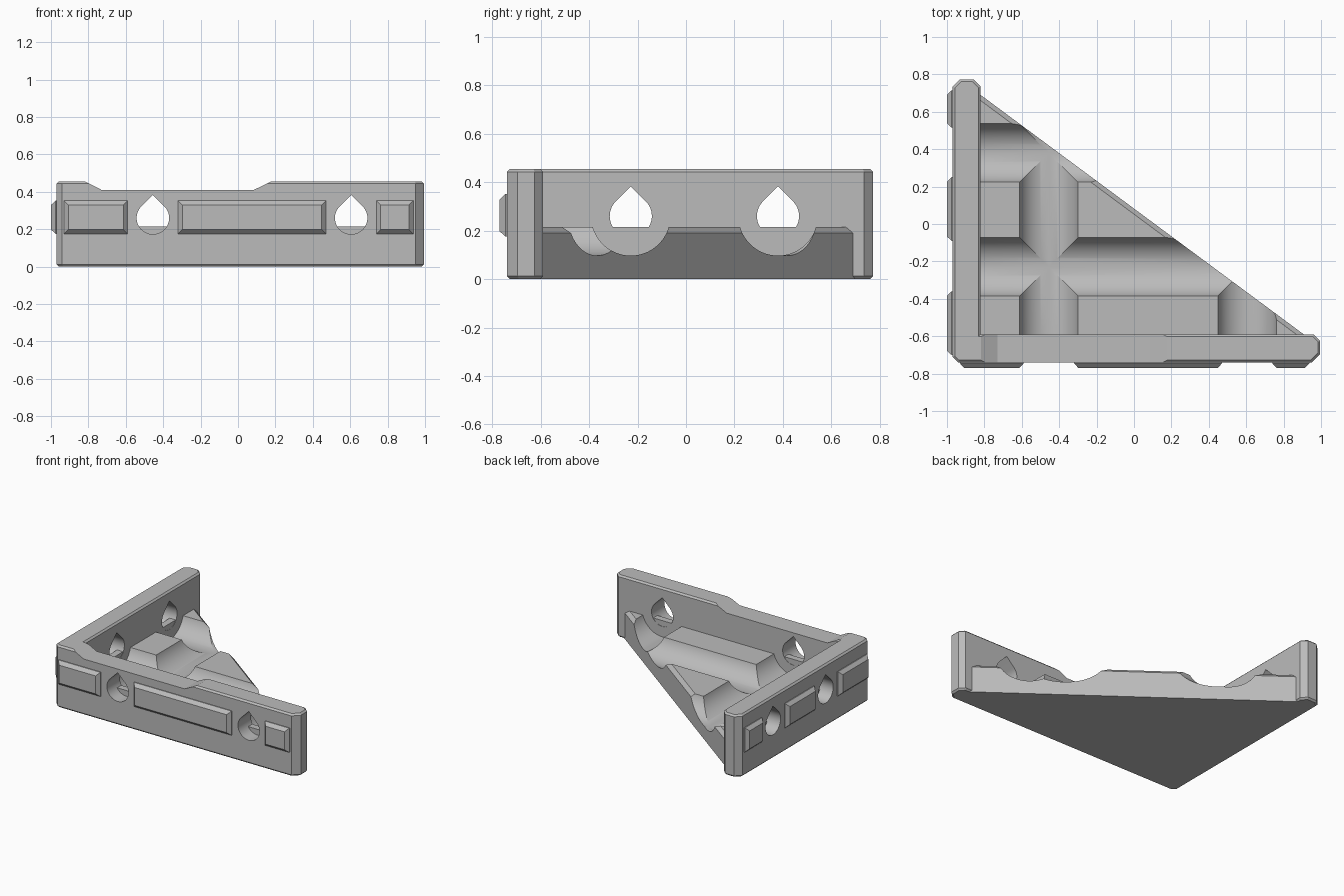
import bpy, bmesh, math
from mathutils import Vector

cube = bpy.data.objects.get("Cube")
if cube:
    bpy.data.objects.remove(cube, do_unlink=True)

grey = bpy.data.materials.new("plain grey")
grey.use_nodes = True
COLOUR = (0.5, 0.5, 0.5, 1)
grey.diffuse_color = COLOUR
grey.node_tree.nodes["Principled BSDF"].inputs["Base Color"].default_value = COLOUR

AXIS_Z = 0.26            # height of the hole and channel axes
HOLE_R, CHANNEL_R = 0.087, 0.163
HOLES_X = (-0.455, 0.605)    # holes through the front wall
HOLES_Y = (-0.228, 0.38)     # holes through the side wall


def loft(name, rings):
    """Closed solid through rings that share one point count."""
    bm = bmesh.new()
    loops = [[bm.verts.new(p) for p in ring] for ring in rings]
    n = len(loops[0])
    for a, b in zip(loops, loops[1:]):
        for i in range(n):
            j = (i + 1) % n
            bm.faces.new((a[i], a[j], b[j], b[i]))
    bm.faces.new(loops[0][::-1])
    bm.faces.new(loops[-1])
    bmesh.ops.recalc_face_normals(bm, faces=bm.faces)
    mesh = bpy.data.meshes.new(name)
    bm.to_mesh(mesh)
    bm.free()
    mesh.materials.append(grey)
    obj = bpy.data.objects.new(name, mesh)
    bpy.context.collection.objects.link(obj)
    return obj


def inset(points, d):
    """Offset a counter-clockwise outline inwards."""
    result = []
    for i, p in enumerate(points):
        p = Vector(p)
        e1 = (p - Vector(points[i - 1])).normalized()
        e2 = (Vector(points[(i + 1) % len(points)]) - p).normalized()
        n1, n2 = Vector((-e1.y, e1.x)), Vector((-e2.y, e2.x))
        result.append(p + (n1 + n2) * d / (1 + n1.dot(n2)))
    return result


def ring_at(points, z):
    return [(p[0], p[1], z) for p in points]


def sweep(name, profile, axis, start, end):
    """Extrude a (sideways, z) profile along x or y."""
    place = (lambda u, z, t: (t, u, z)) if axis == "x" else (lambda u, z, t: (u, t, z))
    return loft(name, [[place(u, z, t) for u, z in profile] for t in (start, end)])


def arc(centre, radius, first, last, steps):
    angles = [math.radians(first + (last - first) * i / steps) for i in range(steps + 1)]
    return [(centre + radius * math.cos(a), AXIS_Z + radius * math.sin(a)) for a in angles]


def teardrop(centre):
    return arc(centre, HOLE_R, 135, 405, 36) + [(centre, AXIS_Z + HOLE_R * math.sqrt(2))]


def cut(obj, cutter):
    cutter.hide_render = True
    mod = obj.modifiers.new("cut", "BOOLEAN")
    mod.operation, mod.solver, mod.object = "DIFFERENCE", "EXACT", cutter
    select(obj)
    bpy.ops.object.modifier_apply(modifier=mod.name)
    bpy.data.objects.remove(cutter, do_unlink=True)


def select(obj):
    bpy.ops.object.select_all(action="DESELECT")
    obj.select_set(True)
    bpy.context.view_layer.objects.active = obj


# L-shaped wall with chamfered ends and thin edge bevels
outline = [(-0.94, -0.74), (0.95, -0.74), (0.995, -0.695), (0.995, -0.625), (0.96, -0.59),
           (-0.82, -0.59), (-0.82, 0.735), (-0.858, 0.773), (-0.93, 0.773),
           (-0.97, 0.733), (-0.97, -0.71)]
small = inset(outline, 0.012)
walls = loft("bracket_walls", [ring_at(small, 0), ring_at(outline, 0.012),
                               ring_at(outline, 0.443), ring_at(small, 0.455)])

# Shallow dip along the top of the front wall
cut(walls, sweep("dip_cutter", [(-0.82, 0.456), (-0.73, 0.41), (0.085, 0.41),
                                (0.18, 0.456), (0.18, 0.6), (-0.82, 0.6)][::-1],
                 "y", -0.9, -0.5))

# Teardrop holes through both walls
for x in HOLES_X:
    cut(walls, sweep("hole_cutter", teardrop(x), "y", -0.9, -0.5))
for y in HOLES_Y:
    cut(walls, sweep("hole_cutter", teardrop(y), "x", -1.1, -0.7))

# Triangular floor wedge, its long edge chamfered at the top
lower = [(-0.87, -0.64), (0.975, -0.64), (-0.87, 0.727)]
upper = [(-0.87, -0.64), (0.935, -0.64), (-0.87, 0.697)]
wedge = loft("floor_wedge", [ring_at(lower, 0), ring_at(lower, 0.19), ring_at(upper, 0.215)])

# Round channels running inwards from every hole
for x in HOLES_X:
    cut(wedge, sweep("channel_cutter", arc(x, CHANNEL_R, 0, 357, 119), "y", -0.592, 1.2))
for y in HOLES_Y:
    cut(wedge, sweep("channel_cutter", arc(y, CHANNEL_R, 0, 357, 119), "x", -0.822, 1.2))


# Raised tapered pads on the outer faces
def pad(name, axis, low, high, base, top):
    def rect(d):
        return [(low + d, 0.175 + d), (high - d, 0.175 + d),
                (high - d, 0.352 - d), (low + d, 0.352 - d)]
    place = (lambda u, z, t: (t, u, z)) if axis == "x" else (lambda u, z, t: (u, t, z))
    levels = ((0, base + 0.02), (0, base - 0.006), (0.023, top))
    return loft(name, [[place(u, z, t) for u, z in rect(d)] for d, t in levels])


parts = [walls, wedge]
for i, (low, high) in enumerate([(-0.93, -0.59), (-0.32, 0.47), (0.74, 0.937)]):
    parts.append(pad(f"front_pad_{i + 1}", "y", low, high, -0.74, -0.77))
for i, (low, high) in enumerate([(-0.7, -0.36), (-0.09, 0.25), (0.515, 0.715)]):
    parts.append(pad(f"side_pad_{i + 1}", "x", low, high, -0.97, -1.0))

for obj in parts:
    select(obj)
    bpy.ops.object.shade_smooth_by_angle(angle=math.radians(20))
